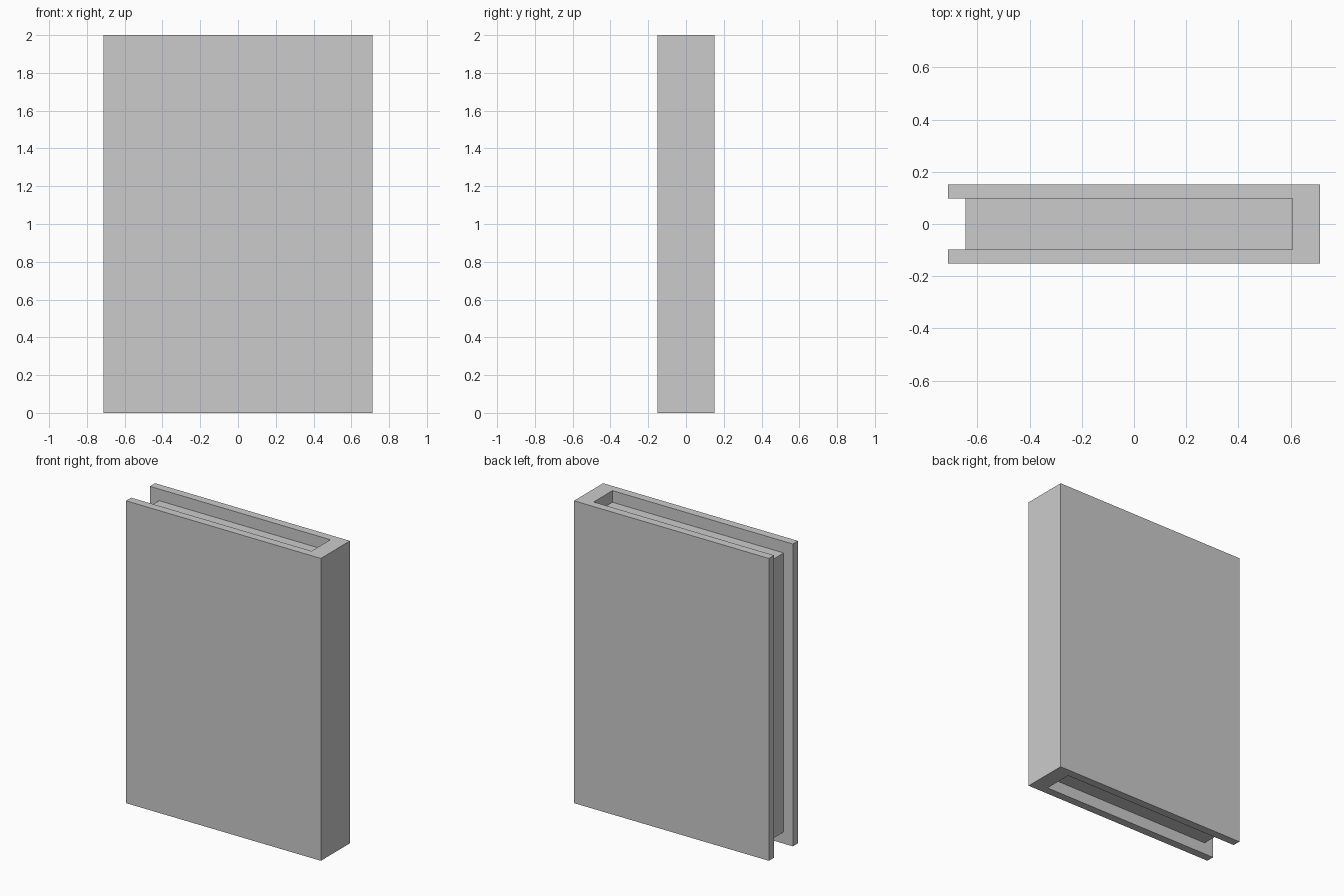
import bpy, bmesh

if "Cube" in bpy.data.objects:
    bpy.data.objects.remove(bpy.data.objects["Cube"])


def extrude_profile(name, points, z0, z1):
    """Solid prism from a counter-clockwise XY outline."""
    bm = bmesh.new()
    face = bm.faces.new([bm.verts.new((x, y, z0)) for x, y in points])
    result = bmesh.ops.extrude_face_region(bm, geom=[face], use_keep_orig=True)
    top = [g for g in result["geom"] if isinstance(g, bmesh.types.BMVert)]
    bmesh.ops.translate(bm, verts=top, vec=(0, 0, z1 - z0))
    bmesh.ops.recalc_face_normals(bm, faces=bm.faces)
    mesh = bpy.data.meshes.new(name)
    bm.to_mesh(mesh)
    bm.free()
    obj = bpy.data.objects.new(name, mesh)
    bpy.context.collection.objects.link(obj)
    return obj


HALF_W, HALF_T, HEIGHT = 0.713, 0.152, 2.0
INNER_T = 0.098      # half thickness of the page block
SPINE_X = 0.607      # inner face of the spine
PAGE_X = -0.646      # fore edge of the pages
INSET = 0.077        # pages recessed at top and bottom

# Cover: two boards joined by the thick spine, one U-shaped profile
extrude_profile("book_cover", [
    (-HALF_W, -HALF_T), (HALF_W, -HALF_T), (HALF_W, HALF_T), (-HALF_W, HALF_T),
    (-HALF_W, INNER_T), (SPINE_X, INNER_T), (SPINE_X, -INNER_T), (-HALF_W, -INNER_T),
], 0, HEIGHT)

# Pages: plain block held between the boards
extrude_profile("page_block", [
    (PAGE_X, -INNER_T), (SPINE_X, -INNER_T), (SPINE_X, INNER_T), (PAGE_X, INNER_T),
], INSET, HEIGHT - INSET)
